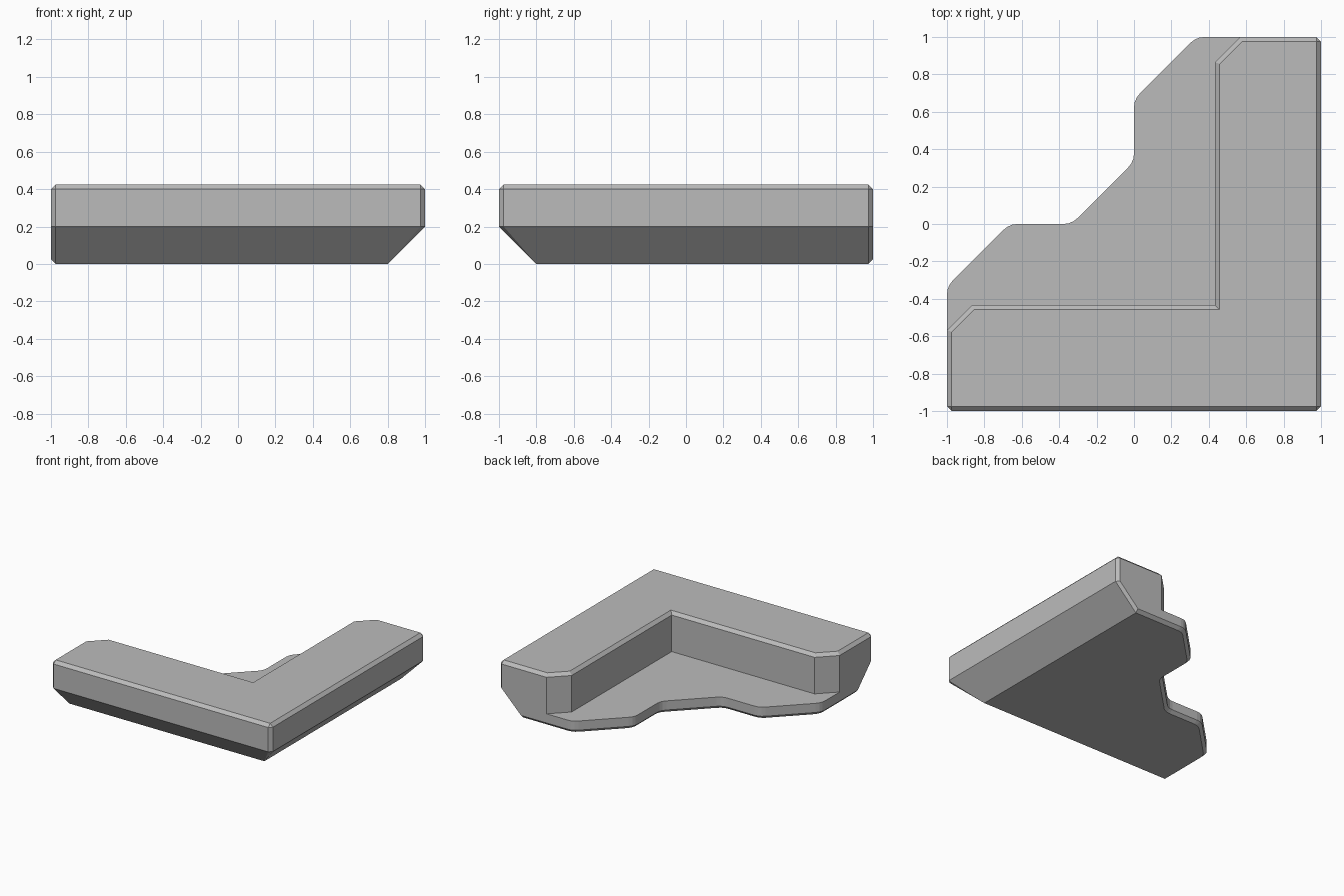
import bpy
import bmesh
from mathutils import Vector

cube = bpy.data.objects.get("Cube")
if cube:
    bpy.data.objects.remove(cube, do_unlink=True)

BEVEL = 0.025    # width of every edge bevel
THIRD = 1 / 3
DIAG = 2 ** 0.5  # a 45 degree line shifts by this much per unit of inset

grey = bpy.data.materials.new("plain grey")
grey.use_nodes = True
color = (0.5, 0.5, 0.5, 1)
grey.diffuse_color = color
grey.node_tree.nodes["Principled BSDF"].inputs["Base Color"].default_value = color


def mirrored(half):
    """Complete an outline that is symmetric about the plan diagonal."""
    return half + [Vector((-p.y, -p.x)) for p in reversed(half)]


def fillet(before, corner, after, size=0.045, steps=3):
    a = corner + (before - corner).normalized() * size
    b = corner + (after - corner).normalized() * size
    return [a.lerp(corner, i / steps).lerp(corner.lerp(b, i / steps), i / steps)
            for i in range(steps + 1)]


def outer_side(outer, end, corner_cut, end_cut):
    """Long outer side, from the main corner to the arm's end."""
    return [Vector((outer, corner_cut - outer)),
            Vector((outer, end - end_cut)),
            Vector((outer - end_cut, end))]


def floor_outline(outer, inset, corner_cut, end_cut):
    end = 1 - inset
    high = 2 * THIRD - inset * DIAG   # y - x on the arm's diagonal
    low = THIRD - inset * DIAG        # y - x on the central diagonal
    half = outer_side(outer, end, corner_cut, end_cut)
    path = [half[-1], Vector((end - high, end)), Vector((inset, inset + high)),
            Vector((inset, inset + low)), Vector((-inset - low, -inset))]
    for before, corner, after in zip(path, path[1:], path[2:]):
        half += fillet(before, corner, after)
    return mirrored(half)


def wall_outline(outer, inset, corner_cut, end_cut):
    end = 1 - inset
    inner = 0.433 + inset
    diagonal = 0.433 - inset * DIAG
    half = outer_side(outer, end, corner_cut, end_cut)
    half += [Vector((end - diagonal, end)), Vector((inner, inner + diagonal)),
             Vector((inner, -inner))]
    return mirrored(half)


def loft(name, layers):
    """Skin a stack of (height, outline) layers and cap both ends."""
    bm = bmesh.new()
    rings = [[bm.verts.new((p.x, p.y, z)) for p in outline] for z, outline in layers]
    count = len(rings[0])
    for lower, upper in zip(rings, rings[1:]):
        for i in range(count):
            j = (i + 1) % count
            bm.faces.new((lower[i], lower[j], upper[j], upper[i]))
    bm.faces.new(rings[0][::-1])
    bm.faces.new(rings[-1])
    bmesh.ops.remove_doubles(bm, verts=bm.verts, dist=0.0001)
    bmesh.ops.recalc_face_normals(bm, faces=bm.faces)
    mesh = bpy.data.meshes.new(name)
    bm.to_mesh(mesh)
    bm.free()
    mesh.materials.append(grey)
    obj = bpy.data.objects.new(name, mesh)
    bpy.context.collection.objects.link(obj)
    return obj


def slope(z):
    """Outer extent and tapering corner cut of the sloped underside."""
    return 0.8 + z, BEVEL * z / 0.2


def sloped_layer(outline, z, inset=0, end_cut=BEVEL):
    outer, corner_cut = slope(z)
    return z, outline(outer, inset, corner_cut, end_cut)


# Floor slab with a scalloped inner rim, bevelled underneath
loft("floor_slab", [
    sloped_layer(floor_outline, 0, BEVEL, 0),
    sloped_layer(floor_outline, BEVEL),
    sloped_layer(floor_outline, 0.1),
])

# L-shaped wall: sloped foot, upright sides, bevelled top
loft("corner_wall", [
    sloped_layer(wall_outline, 0.1),
    sloped_layer(wall_outline, 0.2),
    (0.4, wall_outline(1, 0, BEVEL, BEVEL)),
    (0.4 + BEVEL, wall_outline(1 - BEVEL, BEVEL, 0, 0)),
])
